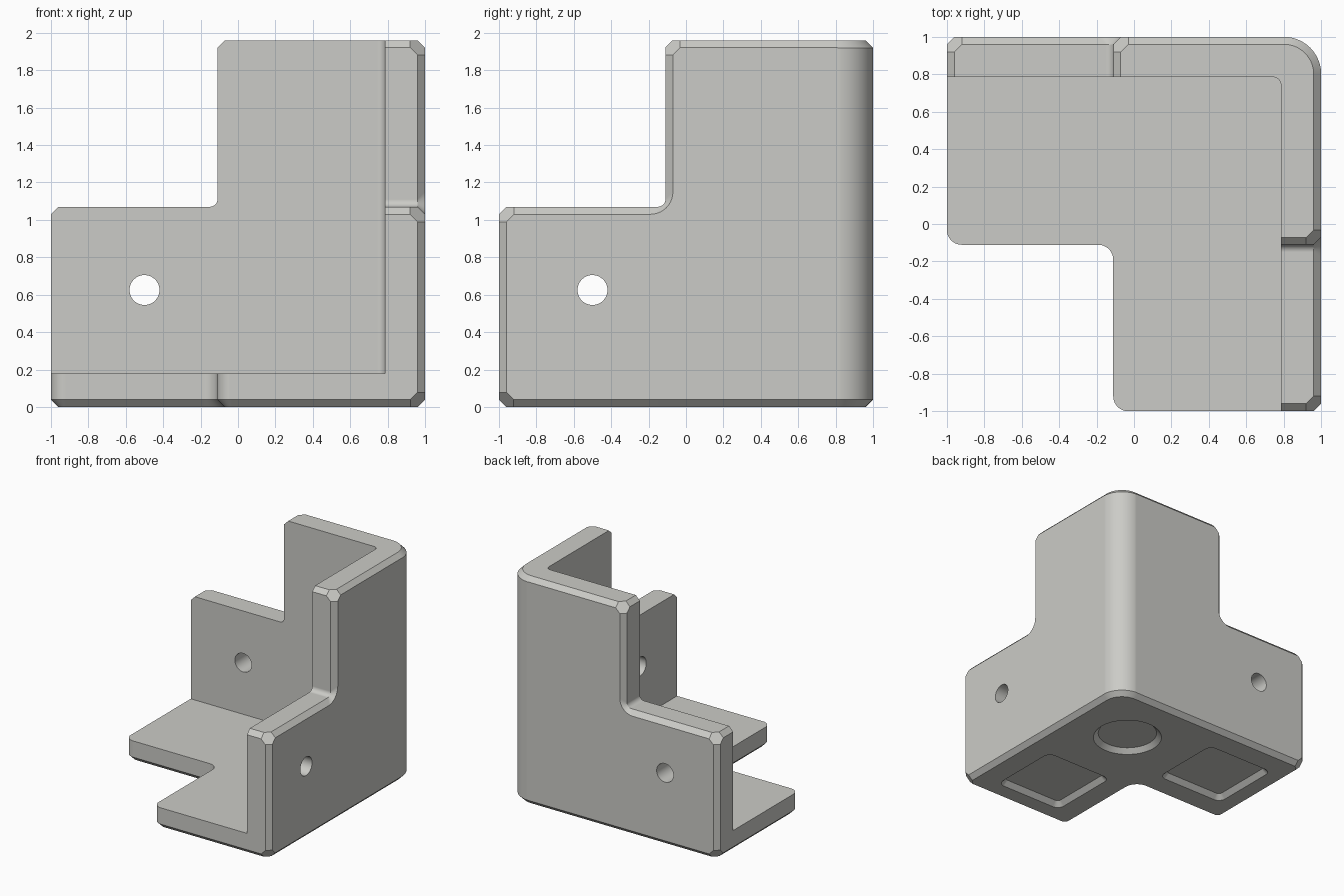
import bpy, bmesh, math
from mathutils import Vector

if "Cube" in bpy.data.objects:
    bpy.data.objects.remove(bpy.data.objects["Cube"])

C = 0.04            # chamfer width
E = 0.001           # tiny offset that keeps the boolean faces apart
HEX = "hex"         # box corner whose three chamfers end in a six-sided facet

# Rings of a chamfered end: (inset, position of a hex corner's points)
FAR = (0, (C, 0))
NEAR = (0, (2 * C, 0))
END = (C, (2 * C, C))


def outline(corners, inset, uv):
    """2D loop from (x, y, kind); kind is None, HEX or (radius, inset radius)."""
    pts = [Vector(c[:2]) for c in corners]
    out = []
    n = len(pts)
    for i, c in enumerate(corners):
        p = pts[i]
        a = (p - pts[i - 1]).normalized()
        b = (pts[(i + 1) % n] - p).normalized()
        left = Vector((-a.y, a.x)) + Vector((-b.y, b.x))
        if c[2] == HEX:
            u, v = uv
            out += [p - a * u + b * v, p - a * v + b * u]
            continue
        q = p + left * inset
        if c[2] is None:
            out.append(q)
            continue
        r = c[2][1] if inset else c[2][0]
        mid = q - a * r + b * r
        for k in range(11):
            t = math.pi / 2 * k / 10
            out.append(mid - b * r * math.cos(t) + a * r * math.sin(t))
    return out


def finish(name, bm):
    bmesh.ops.recalc_face_normals(bm, faces=bm.faces)
    me = bpy.data.meshes.new(name)
    bm.to_mesh(me)
    bm.free()
    ob = bpy.data.objects.new(name, me)
    bpy.context.collection.objects.link(ob)
    return ob


def loft(name, corners, rings, place):
    """Skin outlines at the given depths; place maps (s, t, depth) to space."""
    bm = bmesh.new()
    loops = [[bm.verts.new(place(p.x, p.y, d)) for p in outline(corners, *state)]
             for d, state in rings]
    for lo, hi in zip(loops, loops[1:]):
        for i in range(len(lo)):
            j = (i + 1) % len(lo)
            bm.faces.new((lo[i], lo[j], hi[j], hi[i]))
    bm.faces.new(loops[0])
    bm.faces.new(loops[-1])
    return finish(name, bm)


def cone(name, r1, r2, depth, segments):
    bm = bmesh.new()
    bmesh.ops.create_cone(bm, cap_ends=True, segments=segments,
                          radius1=r1, radius2=r2, depth=depth)
    return finish(name, bm)


def combine(target, tool, operation):
    mod = target.modifiers.new("cut", 'BOOLEAN')
    mod.operation = operation
    mod.solver = 'EXACT'
    mod.object = tool
    bpy.context.view_layer.objects.active = target
    bpy.ops.object.modifier_apply(modifier=mod.name)
    bpy.data.objects.remove(tool, do_unlink=True)


def upright(s, t, d):
    return (s, t, d)


# L-shaped plan with rounded outer corner, chamfered bottom and top
k, m, top = -0.11 - E, 1 + E, 1.96
plan = [(k, -m, (0.08, 0.04)), (m, -m, HEX), (m, m, (0.2, 0.16)),
        (-m, m, HEX), (-m, k, (0.08, 0.04)), (k, k, (0.08, 0.12))]
bracket = loft("corner_bracket", plan,
               [(0, END), (C, NEAR), (2 * C, FAR),
                (top - 2 * C, FAR), (top - C, NEAR), (top, END)], upright)

# Stepped side profile that trims each of the two walls
walls = [("back_wall", lambda s, t, d: (s, 1 - d, t), E),
         ("right_wall", lambda s, t, d: (1 - d, s, t), 2 * E)]
for name, place, lift in walls:
    side = [(-1, -0.5, None), (1.5, -0.5, None), (1.5, top + lift, None),
            (-0.11, top + lift, HEX), (-0.11, 1.07, (0.04, 0.12)), (-1, 1.07, HEX)]
    wall = loft(name, side, [(0, END), (C, NEAR), (2 * C, FAR), (2.5, FAR)], place)
    combine(bracket, wall, 'INTERSECT')

# Hollow between the walls and above the floor
w = 0.785
hollow = loft("hollow", [(-2, -2, None), (w, -2, None), (w, w, (0.04, 0.04)), (-2, w, None)],
              [(0.18, FAR), (3, FAR)], upright)
combine(bracket, hollow, 'DIFFERENCE')

# Screw holes, one through each wall
for loc, rot in (((-0.5, 0.9, 0.625), (math.pi / 2, 0, 0)),
                 ((0.9, -0.5, 0.625), (0, math.pi / 2, 0))):
    hole = cone("screw_hole", 0.08, 0.08, 0.6, 48)
    hole.location, hole.rotation_euler = loc, rot
    bpy.context.view_layer.update()
    combine(bracket, hole, 'DIFFERENCE')

# Round recess under the corner, with sloping rim
disc = cone("round_recess", 0.32, 0.24, 0.08, 64)
disc.location = (0.44, 0.44, 0)
bpy.context.view_layer.update()
combine(bracket, disc, 'DIFFERENCE')

# Square recess under each arm, with sloping rim
for cx, cy in ((0.44, -0.5), (-0.5, 0.44)):
    h = 0.325 + C
    square = [(cx + sx * h, cy + sy * h, (0.1, 0.03))
              for sx, sy in ((-1, -1), (1, -1), (1, 1), (-1, 1))]
    pad = loft("square_recess", square, [(-C, (0, None)), (C, (2 * C, None))], upright)
    combine(bracket, pad, 'DIFFERENCE')

# One flat grey, smooth only on the rounded corners
grey = bpy.data.materials.new("warm_grey")
grey.diffuse_color = (0.60, 0.60, 0.57, 1)
grey.use_nodes = True
grey.node_tree.nodes["Principled BSDF"].inputs["Base Color"].default_value = grey.diffuse_color
bracket.data.materials.clear()
bracket.data.materials.append(grey)
for poly in bracket.data.polygons:
    poly.material_index = 0
bpy.ops.object.select_all(action='DESELECT')
bracket.select_set(True)
bpy.context.view_layer.objects.active = bracket
bpy.ops.object.shade_smooth_by_angle(angle=math.radians(25))
weighted = bracket.modifiers.new("even_shading", 'WEIGHTED_NORMAL')
weighted.keep_sharp = True
